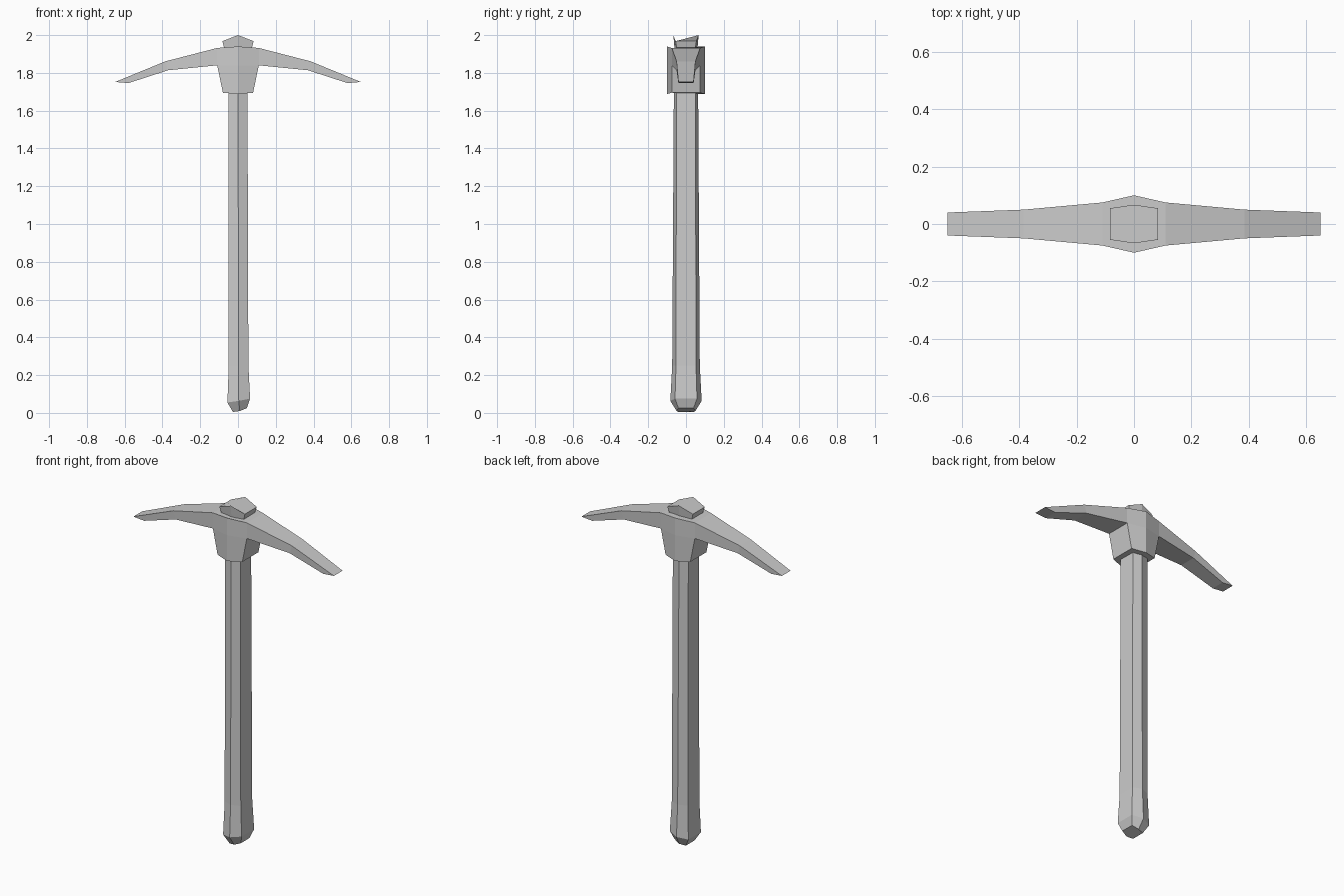
import bpy
import bmesh

cube = bpy.data.objects.get("Cube")
if cube:
    bpy.data.objects.remove(cube, do_unlink=True)

GREY = (0.6, 0.6, 0.6, 1.0)
grey = bpy.data.materials.new("plain grey")
grey.use_nodes = True
grey.diffuse_color = GREY
grey.node_tree.nodes["Principled BSDF"].inputs["Base Color"].default_value = GREY


def loft(name, rings):
    """Join equal-sized closed rings of points and cap both ends."""
    bm = bmesh.new()
    loops = [[bm.verts.new(p) for p in ring] for ring in rings]
    n = len(loops[0])
    for a, b in zip(loops, loops[1:]):
        for i in range(n):
            j = (i + 1) % n
            bm.faces.new((a[i], a[j], b[j], b[i]))
    bm.faces.new(loops[0])
    bm.faces.new(loops[-1])
    bmesh.ops.recalc_face_normals(bm, faces=bm.faces)
    mesh = bpy.data.meshes.new(name)
    bm.to_mesh(mesh)
    bm.free()
    mesh.materials.append(grey)
    obj = bpy.data.objects.new(name, mesh)
    bpy.context.collection.objects.link(obj)
    return obj


def hexagon(left, right, ridge, flat, z_left, z_mid, z_right):
    """Six-sided ring with ridges front and back and flat sides."""
    mid = (left + right) / 2
    return [(mid, -ridge, z_mid), (right, -flat, z_right), (right, flat, z_right),
            (mid, ridge, z_mid), (left, flat, z_left), (left, -flat, z_left)]


# Handle with a flared, slanted butt
loft("handle", [
    hexagon(-0.027, 0.047, 0.05, 0.04, 0.005, 0.01, 0.025),
    hexagon(-0.056, 0.064, 0.083, 0.058, 0.055, 0.064, 0.075),
    hexagon(-0.049, 0.055, 0.073, 0.053, 0.25, 0.25, 0.25),
    hexagon(-0.05, 0.05, 0.064, 0.05, 1.75, 1.75, 1.75),
])

# Peaked end of the handle above the head
loft("handle_cap", [
    hexagon(-0.07, 0.07, 0.06, 0.048, 1.92, 1.92, 1.92),
    hexagon(-0.083, 0.083, 0.067, 0.055, 1.968, 2.0, 1.968),
])

# Socket wrapped around the handle
loft("head_socket", [
    hexagon(-0.08, 0.08, 0.1, 0.075, 1.695, 1.688, 1.695),
    hexagon(-0.11, 0.11, 0.1, 0.075, 1.84, 1.84, 1.84),
    hexagon(-0.11, 0.11, 0.1, 0.075, 1.932, 1.94, 1.932),
])


# Curved blades: top x, top z, bottom x, bottom z, half width
BLADE = [(0.11, 1.932, 0.11, 1.84, 0.075),
         (0.385, 1.861, 0.37, 1.814, 0.05),
         (0.65, 1.752, 0.58, 1.746, 0.04)]
for side, label in ((1, "left"), (-1, "right")):
    loft(label + "_blade", [
        [(side * tx, -w, tz), (side * tx, w, tz),
         (side * bx, w, bz), (side * bx, -w, bz)]
        for tx, tz, bx, bz, w in BLADE])
